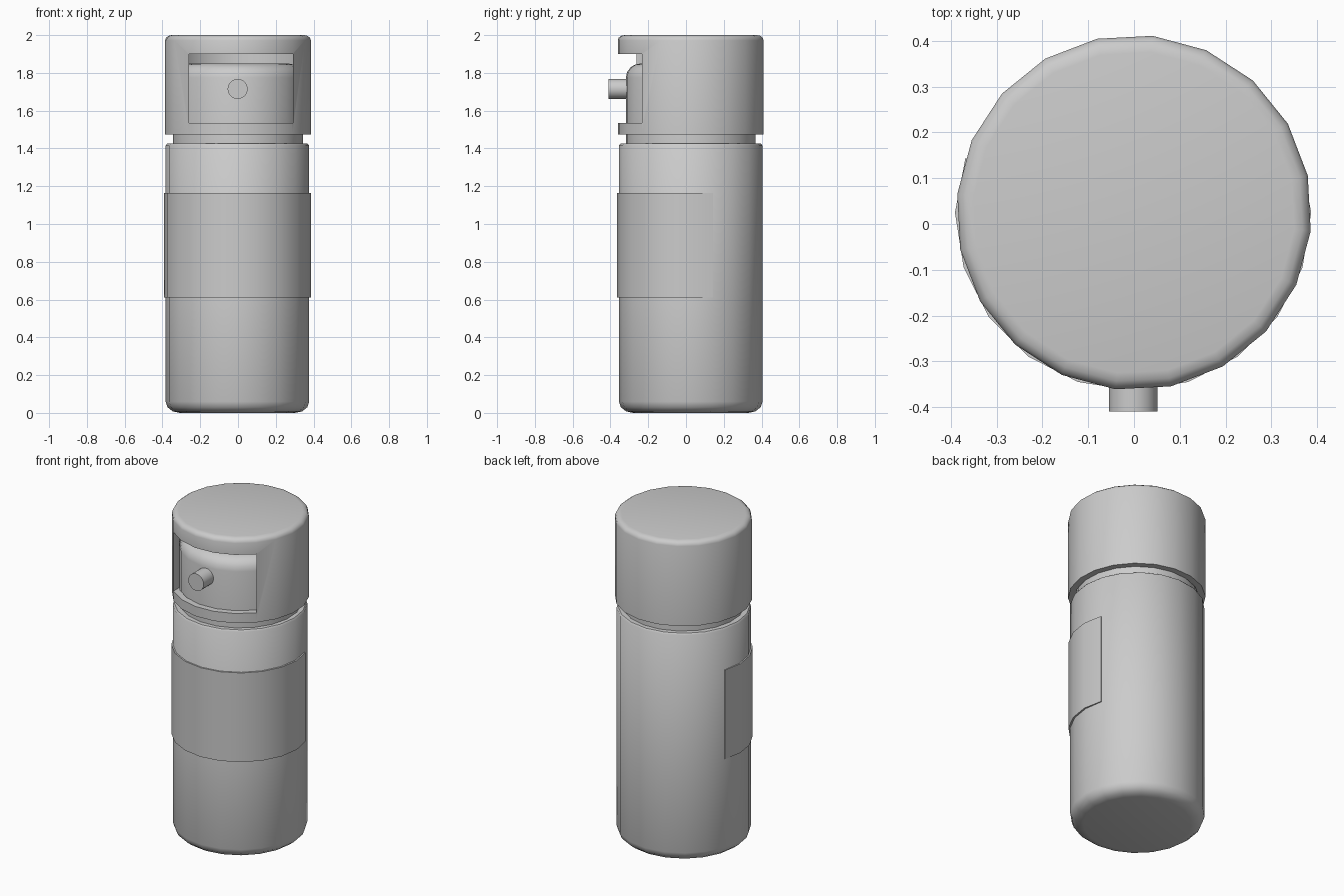
import bpy, bmesh, math

if "Cube" in bpy.data.objects:
    bpy.data.objects.remove(bpy.data.objects["Cube"])

CY = 0.025   # axis of the can in y
N = 20       # sides


def finish(bm, name):
    bmesh.ops.recalc_face_normals(bm, faces=bm.faces)
    me = bpy.data.meshes.new(name)
    bm.to_mesh(me)
    bm.free()
    ob = bpy.data.objects.new(name, me)
    bpy.context.collection.objects.link(ob)
    return ob


def smooth(ob):
    bpy.ops.object.select_all(action='DESELECT')
    ob.select_set(True)
    bpy.context.view_layer.objects.active = ob
    bpy.ops.object.shade_smooth_by_angle(angle=math.radians(40))


def lathe(name, profile, phase=0.0, cx=0.0):
    """Turn an (r, z) profile round the can axis and close both ends."""
    bm = bmesh.new()
    rings = []
    for r, z in profile:
        angles = [math.radians(phase) + 2 * math.pi * i / N for i in range(N)]
        rings.append([bm.verts.new((cx + r * math.cos(a), CY + r * math.sin(a), z)) for a in angles])
    for a, b in zip(rings, rings[1:]):
        for i in range(N):
            j = (i + 1) % N
            bm.faces.new((a[i], a[j], b[j], b[i]))
    bm.faces.new(rings[0])
    bm.faces.new(rings[-1])
    return finish(bm, name)


def arc_profile(r, z, dr, dz, steps=3):
    """Rounded corner from the wall (r, z) to the flat end (r - dr, z + dz)."""
    t = [math.pi / 2 * i / steps for i in range(steps + 1)]
    return [(r - dr + dr * math.cos(a), z + dz * math.sin(a)) for a in t]


# can body with rounded base
body = lathe("can_body", arc_profile(0.38, 0.06, 0.075, -0.06)[::-1]
             + [(0.38, 1.415), (0.372, 1.425)], 0, -0.003)
smooth(body)

# neck and spray head inside the cap
head = lathe("spray_head", [(0.345, 1.40)] + arc_profile(0.345, 1.775, 0.08, 0.075, 4), 12)
smooth(head)

# hollow cap with rounded top edge
cap = lathe("cap", [(0.35, 1.95), (0.35, 1.475), (0.388, 1.475)]
            + arc_profile(0.388, 1.972, 0.036, 0.028), 12)

# window cut in the front of the cap
bm = bmesh.new()
bmesh.ops.create_cube(bm, size=1)
for v in bm.verts:
    v.co = (0.015 + 0.55 * v.co.x, -0.3 + 0.5 * v.co.y, 1.7175 + 0.365 * v.co.z)
cutter = finish(bm, "window_cutter")
cutter.hide_render = True
mod = cap.modifiers.new("window", 'BOOLEAN')
mod.operation = 'DIFFERENCE'
mod.solver = 'EXACT'
mod.object = cutter
bpy.ops.object.select_all(action='DESELECT')
bpy.context.view_layer.objects.active = cap
cap.select_set(True)
bpy.ops.object.modifier_apply(modifier=mod.name)
bpy.data.objects.remove(cutter)
smooth(cap)

# nozzle
bpy.ops.mesh.primitive_cylinder_add(vertices=20, radius=0.053, depth=0.16,
                                    location=(-0.002, -0.33, 1.715),
                                    rotation=(math.pi / 2, 0, 0))
nozzle = bpy.context.object
nozzle.name = "nozzle"
smooth(nozzle)

# label wrapped round the front
bm = bmesh.new()
columns = []
for k in range(-11, 2):
    a = math.radians(18 * k)
    r = 0.385 if k in (-11, 1) else 0.389
    columns.append([bm.verts.new((-0.002 + q * math.cos(a), CY + q * math.sin(a), z))
                    for q, z in ((0.375, 0.61), (r, 0.61), (r, 1.165), (0.375, 1.165))])
for a, b in zip(columns, columns[1:]):
    for i in range(4):
        j = (i + 1) % 4
        bm.faces.new((a[i], a[j], b[j], b[i]))
bm.faces.new(columns[0])
bm.faces.new(columns[-1])
label = finish(bm, "label")
smooth(label)
